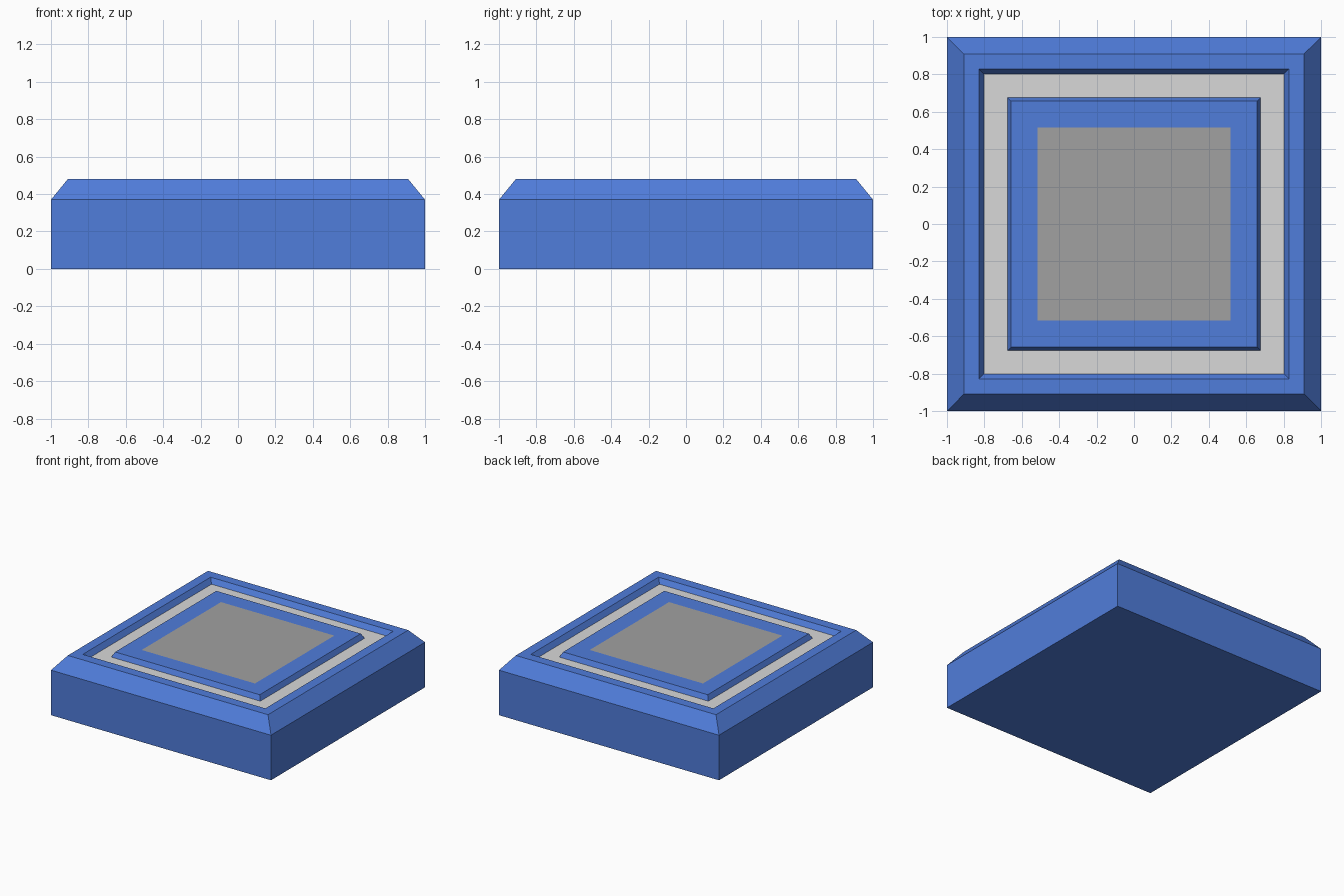
import bpy
import bmesh

cube = bpy.data.objects.get("Cube")
if cube:
    bpy.data.objects.remove(cube, do_unlink=True)


def srgb(*rgb):
    return [((c / 255 + 0.055) / 1.055) ** 2.4 for c in rgb] + [1.0]


def material(name, colour):
    mat = bpy.data.materials.new(name)
    mat.use_nodes = True
    mat.diffuse_color = colour
    mat.node_tree.nodes["Principled BSDF"].inputs["Base Color"].default_value = colour
    return mat


materials = [
    material("blue", srgb(80, 125, 219)),
    material("light grey", srgb(217, 217, 217)),
    material("mid grey", srgb(161, 161, 161)),
]
BLUE, LIGHT, MID = range(3)

# Square rings from the base to the centre: half width, height, colour of the band above
TOP, GROOVE = 0.48, 0.44
rings = [
    (1.0, 0.0, BLUE),       # outer walls
    (1.0, 0.37, BLUE),      # chamfer
    (0.91, TOP, BLUE),      # rim
    (0.83, TOP, BLUE),      # groove outer wall
    (0.803, GROOVE, LIGHT),  # groove floor
    (0.677, GROOVE, BLUE),  # groove inner wall
    (0.657, TOP, BLUE),     # raised centre
    (0.515, TOP, MID),      # centre panel
]

bm = bmesh.new()
loops = []
for r, z, _ in rings:
    corners = [(-r, -r), (r, -r), (r, r), (-r, r)]
    loops.append([bm.verts.new((x, y, z)) for x, y in corners])

# Underside, stepped bands, then the centre panel
bm.faces.new(reversed(loops[0]))
for low, high, ring in zip(loops, loops[1:], rings):
    for i in range(4):
        j = (i + 1) % 4
        face = bm.faces.new((low[i], low[j], high[j], high[i]))
        face.material_index = ring[2]
bm.faces.new(loops[-1]).material_index = rings[-1][2]

mesh = bpy.data.meshes.new("square_tile")
bm.to_mesh(mesh)
bm.free()
for mat in materials:
    mesh.materials.append(mat)
tile = bpy.data.objects.new("square_tile", mesh)
bpy.context.collection.objects.link(tile)
